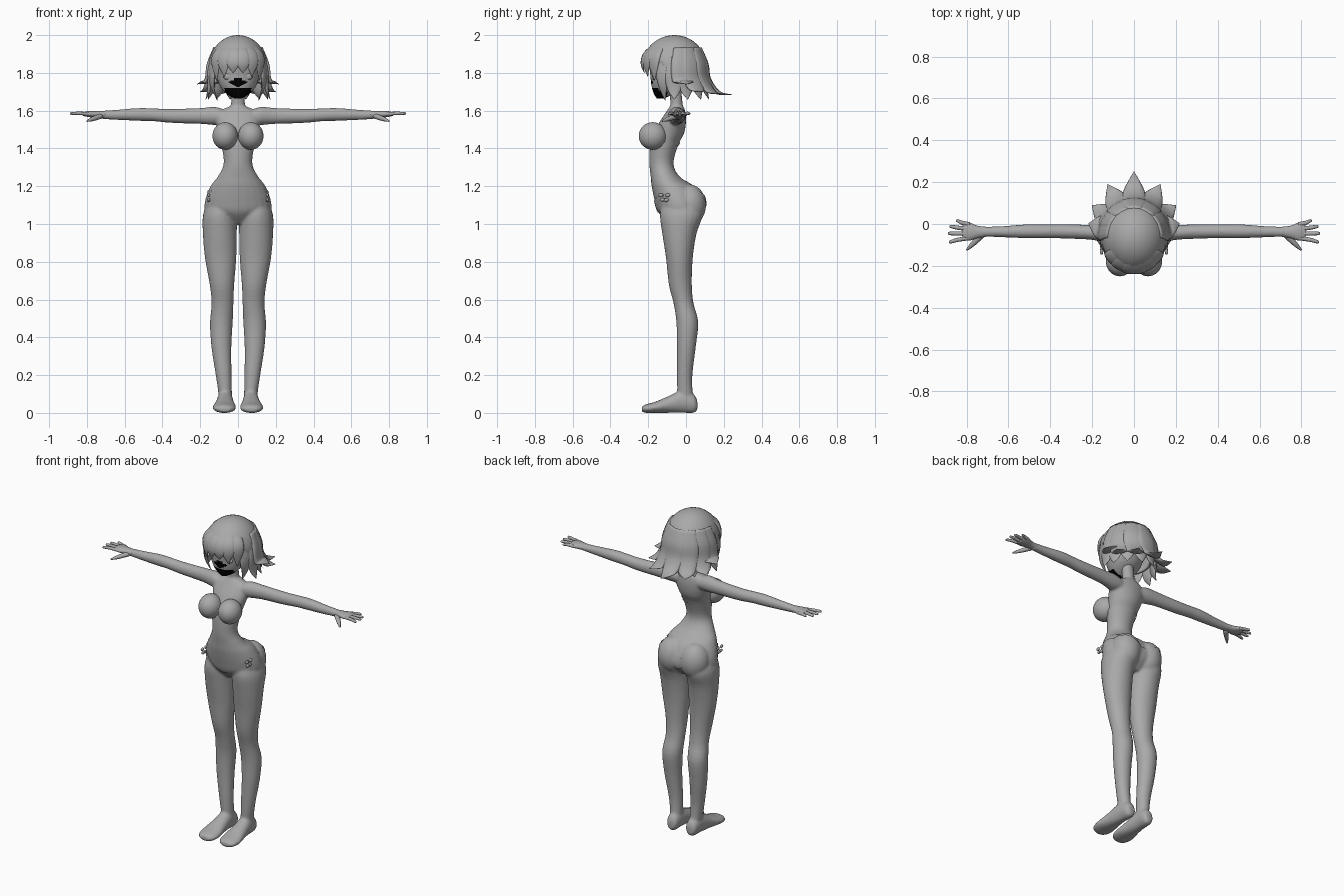
import bpy, bmesh, math
from mathutils import Vector, Matrix

if "Cube" in bpy.data.objects:
    bpy.data.objects.remove(bpy.data.objects["Cube"])

X, Y, Z = Vector((1, 0, 0)), Vector((0, 1, 0)), Vector((0, 0, 1))
SIDES = (1, -1)


def material(name, rgb):
    mat = bpy.data.materials.new(name)
    mat.use_nodes = True
    color = (*rgb, 1)
    mat.diffuse_color = color
    bsdf = next(n for n in mat.node_tree.nodes if n.type == "BSDF_PRINCIPLED")
    bsdf.inputs["Base Color"].default_value = color
    return mat


GREY = material("plain grey", (0.4, 0.4, 0.4))
BLACK = material("mouth black", (0, 0, 0))


def finish(name, bm, mats=(GREY,), closed=True):
    """Turn a bmesh into a smooth shaded object."""
    if closed:
        bmesh.ops.recalc_face_normals(bm, faces=bm.faces[:])
    for f in bm.faces:
        f.smooth = True
    mesh = bpy.data.meshes.new(name)
    bm.to_mesh(mesh)
    bm.free()
    for m in mats:
        mesh.materials.append(m)
    ob = bpy.data.objects.new(name, mesh)
    bpy.context.collection.objects.link(ob)
    return ob


def spline(keys, steps):
    """Smooth interpolation through key tuples."""
    out = []
    for i in range(len(keys) - 1):
        a, b = keys[max(i - 1, 0)], keys[i]
        c, d = keys[i + 1], keys[min(i + 2, len(keys) - 1)]
        for k in range(steps):
            t = k / steps
            out.append([q + t / 2 * (r - p + t * (2 * p - 5 * q + 4 * r - s + t * (3 * (q - r) + s - p)))
                        for p, q, r, s in zip(a, b, c, d)])
    return out + [list(keys[-1])]


def loft(bm, keys, u, v, side=1, seg=24, steps=4):
    """Skin elliptical rings (x, y, z, radius along u, radius along v)."""
    rings = []
    for x, y, z, ru, rv in spline(keys, steps):
        ring = []
        for k in range(seg):
            a = math.tau * k / seg
            co = Vector((x, y, z)) + u * max(ru, .001) * math.cos(a) + v * max(rv, .001) * math.sin(a)
            co.x *= side
            ring.append(bm.verts.new(co))
        rings.append(ring)
    for r0, r1 in zip(rings, rings[1:]):
        for k in range(seg):
            j = (k + 1) % seg
            bm.faces.new((r0[k], r0[j], r1[j], r1[k]))
    bm.faces.new(rings[0])
    bm.faces.new(rings[-1])


def ball(bm, center, radii, seg=32):
    m = Matrix.Translation(center) @ Matrix.Diagonal((*radii, 1))
    return bmesh.ops.create_uvsphere(bm, u_segments=seg, v_segments=seg // 2, radius=1, matrix=m)["verts"]


# Body: torso, neck, arms, legs and feet fused into one skin
bm = bmesh.new()
torso = [(1.0, -.03, .05, .06), (1.06, -.03, .165, .115), (1.12, -.04, .175, .125), (1.2, -.07, .146, .112),
         (1.25, -.11, .108, .077), (1.32, -.13, .076, .064), (1.42, -.115, .088, .075),
         (1.48, -.09, .1, .08), (1.54, -.07, .115, .07), (1.59, -.055, .11, .052), (1.62, -.05, .05, .038)]
loft(bm, [(0, y, z, rx, ry) for z, y, rx, ry in torso], X, Y)
loft(bm, [(0, -.052, 1.56, .05, .04), (0, -.05, 1.63, .037, .033), (0, -.06, 1.74, .036, .032)], X, Y)
arm = [(.06, -.055, 1.565, .045, .035), (.12, -.05, 1.572, .045, .048), (.2, -.04, 1.572, .036, .042),
       (.35, -.035, 1.572, .034, .037), (.45, -.035, 1.578, .033, .034), (.52, -.035, 1.58, .033, .034),
       (.64, -.037, 1.578, .026, .027), (.73, -.037, 1.578, .024, .021)]
leg = [(.068, 0, .04, .036, .04), (.068, -.005, .1, .036, .041), (.076, -.007, .2, .042, .041),
       (.088, .002, .35, .053, .05), (.088, .007, .48, .06, .058), (.082, -.013, .58, .058, .053),
       (.085, -.03, .68, .065, .061), (.092, -.035, .82, .083, .071), (.096, -.035, .95, .09, .091),
       (.095, -.025, 1.05, .09, .113), (.085, -.03, 1.13, .07, .09)]
foot = [(.066, .06, .04, .02, .025), (.066, .04, .05, .036, .05), (.068, -.02, .06, .042, .06),
        (.07, -.09, .045, .05, .045), (.072, -.16, .03, .062, .03), (.072, -.21, .023, .055, .023),
        (.072, -.234, .02, .03, .014)]
for s in SIDES:
    loft(bm, arm, Y, Z, s)
    loft(bm, leg, X, Y, s)
    loft(bm, foot, X, Z, s)
    ball(bm, (.078 * s, .018, 1.1), (.088, .088, .11))
body = finish("body", bm)
remesh = body.modifiers.new("fuse", "REMESH")
remesh.mode = "VOXEL"
remesh.voxel_size = .007
remesh.use_smooth_shade = True
soften = body.modifiers.new("soften", "SMOOTH")
soften.factor = .5
soften.iterations = 6

# Hands: palm, four fingers and thumb
palm = [(.7, -.037, 1.578, .023, .02), (.75, -.038, 1.58, .03, .019),
        (.79, -.036, 1.582, .044, .016), (.82, -.035, 1.582, .036, .01)]
fingers = [(-.002, .85, .015), (-.024, .882, -.012), (-.046, .89, -.045), (-.066, .885, -.085)]
for s, label in zip(SIDES, ("left", "right")):
    bm = bmesh.new()
    loft(bm, palm, Y, Z, s, 16)
    for y, tip_x, tip_y in fingers:
        mid = ((.8 + tip_x) / 2, (y + tip_y) / 2, 1.586, .01, .009)
        loft(bm, [(.785, y, 1.582, .011, .01), mid, (tip_x - .008, tip_y, 1.585, .008, .007),
                  (tip_x, tip_y, 1.584, .003, .003)], Y, Z, s, 10)
    loft(bm, [(.725, -.05, 1.572, .016, .015), (.77, -.095, 1.556, .012, .012),
              (.8, -.125, 1.545, .004, .004)], (X + Y).normalized(), Z, s, 10)
    finish(label + "_hand", bm)

# Bikini cups over the bust
bm = bmesh.new()
for s in SIDES:
    ball(bm, (.068 * s, -.176, 1.466), (.067, .074, .073))
finish("bikini_cups", bm)


def cling(ob):
    wrap = ob.modifiers.new("cling", "SHRINKWRAP")
    wrap.target = body
    wrap.wrap_method = "NEAREST_SURFACEPOINT"
    wrap.wrap_mode = "ABOVE_SURFACE"
    wrap.offset = .004


def sheet(name, rows, columns, point):
    """Grid of cloth laid on the body; point(s, t) gives a location."""
    bm = bmesh.new()
    grid = [[bm.verts.new(point(i / columns, j / rows)) for i in range(columns + 1)] for j in range(rows + 1)]
    for lo, hi in zip(grid, grid[1:]):
        for i in range(columns):
            bm.faces.new((lo[i], lo[i + 1], hi[i + 1], hi[i]))
    cling(finish(name, bm, closed=False))


def panel(front):
    def point(s, t):
        a = abs(2 * s - 1)
        low, high = (1.035 + .13 * a if front else 1.03 + .1 * a), 1.12 + .065 * a * a
        return ((2 * s - 1) * .14 * front, -.16 + .05 * a if front > 0 else .1 - .03 * a, low + (high - low) * t)
    return point


sheet("bikini_front", 10, 24, panel(1))
sheet("bikini_back", 10, 24, panel(-1))


def band(z, lift, width, center, rx, ry):
    def point(s, t):
        a = math.tau * s
        return (rx * math.sin(a), center - ry * math.cos(a), z + lift * math.sin(a) ** 2 + width * t)
    return point


sheet("hip_strap", 2, 64, band(1.11, .06, .014, -.04, .17, .13))
sheet("chest_strap", 2, 64, band(1.415, 0, .018, -.115, .09, .078))

# Side bows on the hips
bm = bmesh.new()
for s in SIDES:
    for dy, dz in ((-.018, .008), (.018, .008), (-.01, -.016), (.01, -.018)):
        ball(bm, (.155 * s, -.115 + dy, 1.145 + dz), (.008, .014, .01), 12)
finish("hip_bows", bm)

# Face with a black mouth area
bm = bmesh.new()
face = [(1.665, -.135, .02, .02), (1.69, -.118, .062, .052), (1.73, -.098, .095, .084),
        (1.78, -.088, .112, .1), (1.85, -.08, .122, .112), (1.92, -.07, .1, .1), (1.96, -.06, .03, .03)]
loft(bm, [(0, y, z, rx, ry) for z, y, rx, ry in face], X, Y, seg=64, steps=8)
for f in bm.faces:
    c = f.calc_center_median()
    jaw = c.z < 1.718 and abs(c.x) < .07
    lips = abs(c.x) < .045 - abs(c.z - 1.75) * 1.5 and 1.715 < c.z < 1.77
    f.material_index = int(c.y < -.1 and (jaw or lips))
finish("face", bm, (GREY, BLACK))

# Closed eyes
bm = bmesh.new()
for s in SIDES:
    ball(bm, (.05 * s, -.168, 1.782), (.03, .012, .02), 16)
finish("eyes", bm)

# Hair cap, open at the face and nape
bm = bmesh.new()
ball(bm, (0, -.062, 1.83), (.155, .172, .17), 48)
gone = []
for f in bm.faces:
    c = f.calc_center_median()
    edge = 1.86 if c.y < -.13 else 1.74
    if c.z < edge:
        gone.append(f)
bmesh.ops.delete(bm, geom=gone, context="FACES")
cap = finish("hair_cap", bm)
shell = cap.modifiers.new("thickness", "SOLIDIFY")
shell.thickness = .012


def lock(bm, degrees, profile):
    """Tapered strand at an angle round the head; profile of (reach, height, half width)."""
    a = math.radians(degrees)
    out = Vector((math.sin(a), -math.cos(a), 0))
    keys = [(.155 * r * out.x, -.062 + .172 * r * out.y, z, w, w * .3) for r, z, w in profile]
    loft(bm, keys, Vector((math.cos(a), math.sin(a), 0)), (out + Z * .6).normalized(), seg=12)


# Back and side hair, flicked outward at the tips
bm = bmesh.new()
flicks = [(180, 1.81, 1.685), (151, 1.67, 1.69), (124, 1.56, 1.7), (105, 1.45, 1.74)]
for angle, reach, tip in flicks:
    for s in SIDES if angle < 180 else (1,):
        lock(bm, angle * s, [(.78, 1.93, .04), (.96, 1.84, .062), (1.04, 1.76, .06),
                             (1.04 + (reach - 1.04) * .4, tip + .01, .046), (reach, tip, .002)])
for angle in (166, 138, 112, 90):
    for s in SIDES:
        lock(bm, angle * s, [(.9, 1.88, .03), (.97, 1.79, .05), (.99, 1.71, .035), (1.1, 1.66, .002)])
finish("back_hair", bm)

# Fringe and face framing strands
bm = bmesh.new()
for angle, tip in ((10, 1.8), (30, 1.78), (50, 1.76)):
    for s in SIDES:
        lock(bm, angle * s, [(.5, 1.965, .02), (.88, 1.905, .038), (.99, 1.845, .034), (.94, tip, .002)])
for s in SIDES:
    lock(bm, 68 * s, [(.9, 1.88, .025), (.97, 1.79, .036), (.93, 1.72, .022), (.75, 1.655, .002)])
finish("fringe", bm)
